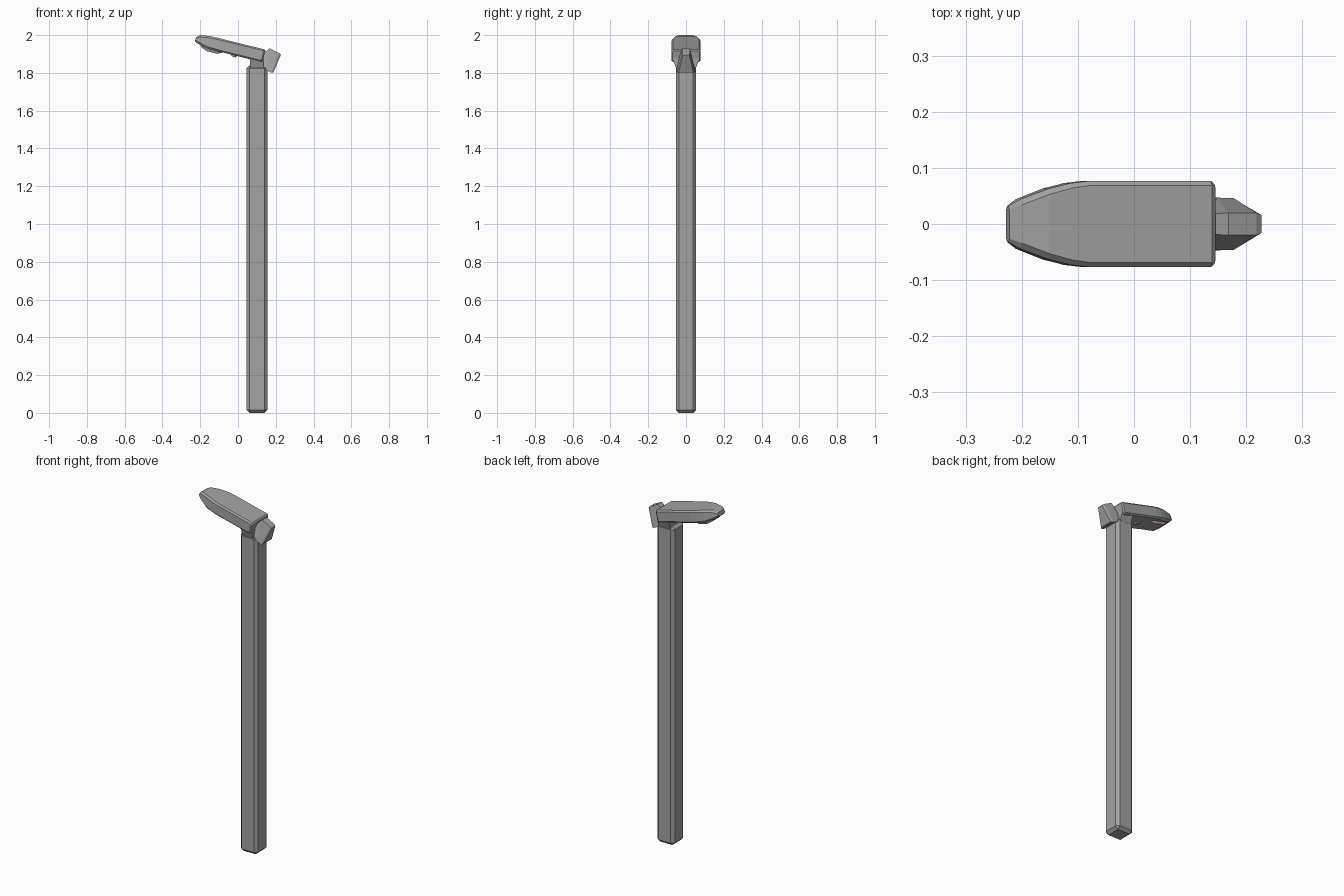
import bpy, bmesh
from mathutils import Vector

if "Cube" in bpy.data.objects:
    bpy.data.objects.remove(bpy.data.objects["Cube"])


def material(name, rgb):
    m = bpy.data.materials.new(name)
    m.diffuse_color = (*rgb, 1)
    m.use_nodes = True
    m.node_tree.nodes["Principled BSDF"].inputs["Base Color"].default_value = m.diffuse_color
    return m


metal = material("grey metal", (0.37, 0.37, 0.37))
glass = material("mauve glass", (0.42, 0.28, 0.42))


def loft(name, stations, mat, bevel=0.0):
    """Skin a row of sections: (top xz, bottom xz, top half width, bottom half width, chamfer)."""
    bm = bmesh.new()
    rings = []
    for top, bot, wt, wb, c in stations:
        t, b = Vector((top[0], 0, top[1])), Vector((bot[0], 0, bot[1]))
        k = c / (t - b).length
        half = [(0, wt - c), (k, wt), (1 - k, wb), (1, wb - c)] if c else [(0, wt), (1, wb)]
        ring = [(f, w) for f, w in half] + [(f, -w) for f, w in reversed(half)]
        rings.append([bm.verts.new(t.lerp(b, f) + Vector((0, w, 0))) for f, w in ring])
    for r, s in zip(rings, rings[1:]):
        for i in range(len(r)):
            j = (i + 1) % len(r)
            bm.faces.new((r[i], r[j], s[j], s[i]))
    bm.faces.new(rings[0])
    bm.faces.new(rings[-1])
    bmesh.ops.recalc_face_normals(bm, faces=bm.faces)
    mesh = bpy.data.meshes.new(name)
    bm.to_mesh(mesh)
    bm.free()
    mesh.materials.append(mat)
    ob = bpy.data.objects.new(name, mesh)
    bpy.context.collection.objects.link(ob)
    if bevel:
        mod = ob.modifiers.new("bevel", 'BEVEL')
        mod.width, mod.segments = bevel, 1
    return ob


# Square post with chamfered edges
loft("post", [((0.045, 1.84), (0.045, 0), 0.054, 0.054, 0),
              ((0.155, 1.84), (0.155, 0), 0.054, 0.054, 0)], metal, 0.016)

# Neck flaring from the post into the head
loft("neck", [((0.060, 1.895), (0.066, 1.825), 0.072, 0.052, 0),
              ((0.135, 1.875), (0.135, 1.825), 0.072, 0.052, 0)], metal)


# Tilted lamp head, tapering to a rounded nose
def top_z(x):
    return 1.959 - 0.247 * x


def under_z(x):
    return 1.888 - 0.247 * x


loft("lamp_head", [
    ((-0.222, 1.988), (-0.228, 1.968), 0.032, 0.032, 0.006),
    ((-0.200, 2.000), (-0.214, 1.955), 0.044, 0.044, 0.010),
    ((-0.150, 1.995), (-0.166, under_z(-0.166)), 0.063, 0.063, 0.010),
    ((-0.110, top_z(-0.110)), (-0.127, under_z(-0.127)), 0.073, 0.073, 0.009),
    ((-0.075, top_z(-0.075)), (-0.092, under_z(-0.092)), 0.077, 0.077, 0.008),
    ((0.139, top_z(0.139)), (0.122, under_z(0.122)), 0.077, 0.077, 0.008),
    ((0.145, top_z(0.145) - 0.006), (0.131, under_z(0.131) + 0.008), 0.071, 0.071, 0.006),
], metal)

# Wedge bracket behind the head
loft("rear_bracket", [
    ((0.138, 1.905), (0.114, 1.850), 0.018, 0.047, 0),
    ((0.168, 1.930), (0.148, 1.815), 0.020, 0.047, 0),
    ((0.218, 1.905), (0.178, 1.801), 0.020, 0.046, 0),
    ((0.227, 1.896), (0.188, 1.803), 0.016, 0.039, 0),
], metal)


# Parts set into the underside of the head
def under_plate(name, x0, x1, width, drop, slope, mat):
    xs = [(x0, 0.0, 0.7), (x0 + slope, drop, 1.0), (x1 - slope, drop, 1.0), (x1, 0.0, 0.7)]
    return loft(name, [((x, under_z(x) + 0.012), (x, under_z(x) - d),
                        width * f, width * f * 0.85, 0) for x, d, f in xs], mat)


lens = under_plate("lamp_lens", -0.195, -0.080, 0.050, 0.014, 0.030, metal)
under_plate("light_sensor", -0.038, -0.006, 0.016, 0.009, 0.006, metal)

# The downward faces of the lens are glass, its rim is metal
lens.data.materials.append(glass)
for p in lens.data.polygons:
    p.material_index = int(p.normal.z < -0.6)
